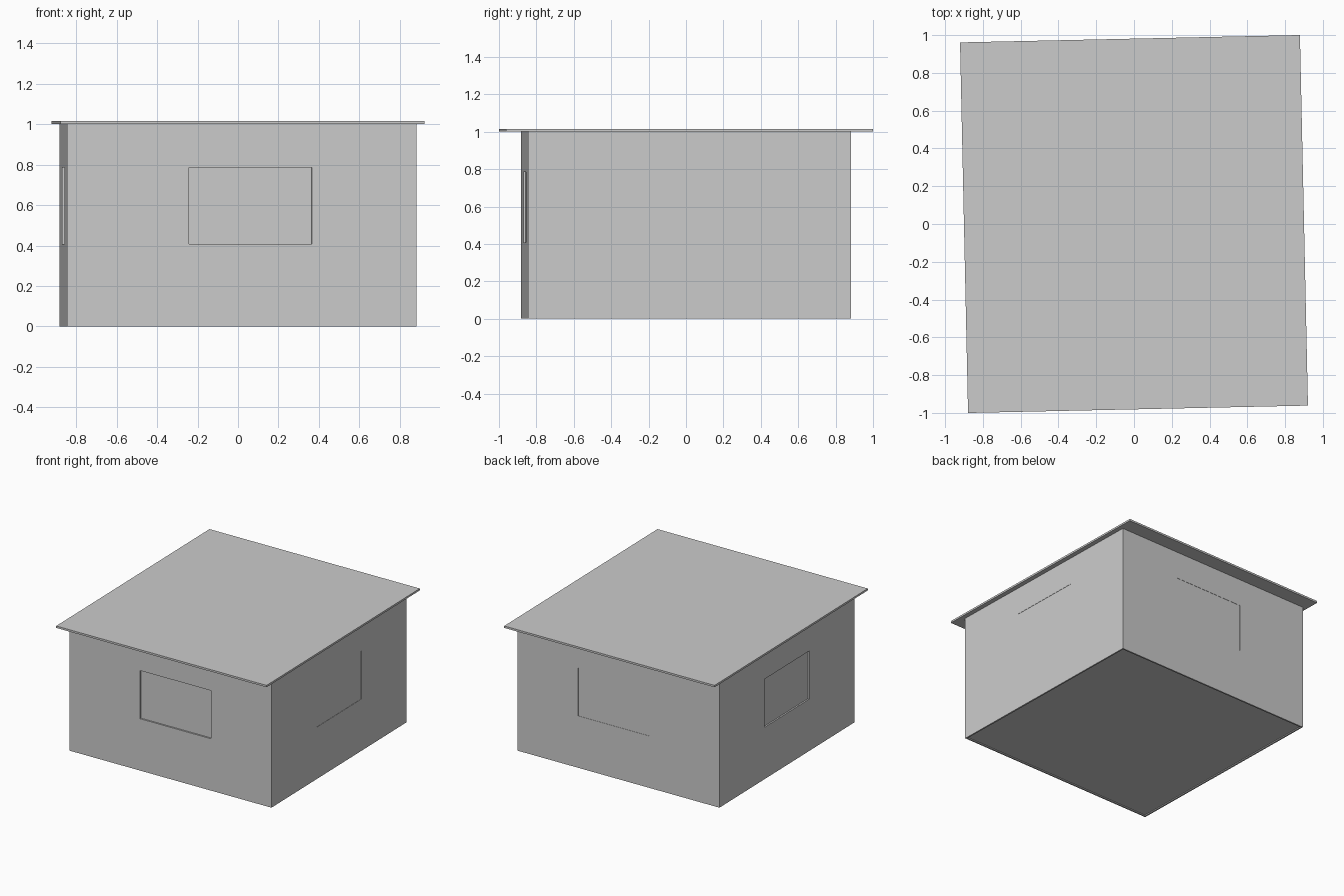
import bpy, bmesh, math

if "Cube" in bpy.data.objects:
    bpy.data.objects.remove(bpy.data.objects["Cube"])

TURN = math.radians(1.24)   # whole house sits slightly turned
HALF = 0.864                # half wall length
H = 1.0                     # wall height


def box(name, lo, hi):
    """Axis-aligned box in house space, turned about z."""
    bm = bmesh.new()
    bmesh.ops.create_cube(bm, size=1)
    for v in bm.verts:
        v.co = [(a + b) / 2 + c * (b - a) for a, b, c in zip(lo, hi, v.co)]
    me = bpy.data.meshes.new(name)
    bm.to_mesh(me)
    bm.free()
    ob = bpy.data.objects.new(name, me)
    ob.rotation_euler.z = TURN
    bpy.context.collection.objects.link(ob)
    return ob


# Walls
walls = box("walls", (-HALF, -HALF, 0), (HALF, HALF, H))

# Roof slab
box("roof", (-0.90, -0.981, H), (0.90, 0.981, H + 0.015))

# Shallow window recesses: front, back, left, right (deeper on front and left)
Z0, Z1 = 0.407, 0.785
X0, X1 = -0.26, 0.346
Y0, Y1 = -0.288, 0.288
OUT = HALF + 0.1
cutters = [
    box("front_window_cutter", (X0, -OUT, Z0), (X1, -HALF + 0.012, Z1)),
    box("back_window_cutter", (X0, HALF - 0.002, Z0), (X1, OUT, Z1)),
    box("left_window_cutter", (-OUT, Y0, Z0), (-HALF + 0.012, Y1, Z1)),
    box("right_window_cutter", (HALF - 0.002, Y0, Z0), (OUT, Y1, Z1)),
    # Floor set slightly up inside the wall rim
    box("floor_cutter", (-HALF + 0.012, -HALF + 0.012, -0.1),
        (HALF - 0.012, HALF - 0.012, 0.008)),
]
for c in cutters:
    mod = walls.modifiers.new(c.name, 'BOOLEAN')
    mod.operation = 'DIFFERENCE'
    mod.solver = 'EXACT'
    mod.object = c
    c.hide_render = True
    c.display_type = 'WIRE'
